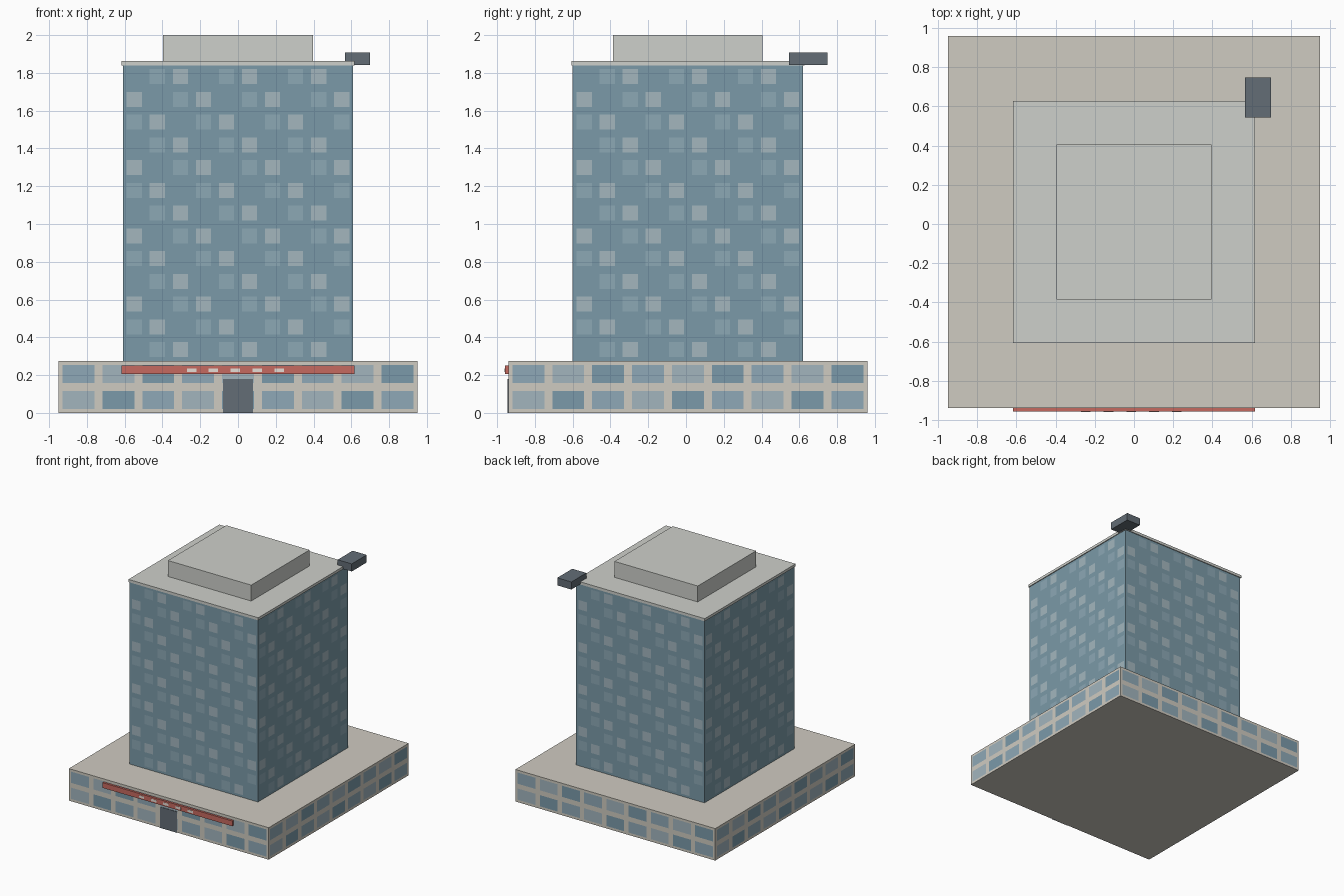
import bpy, bmesh
from mathutils import Vector

if "Cube" in bpy.data.objects:
    bpy.data.objects.remove(bpy.data.objects["Cube"])

CY = 0.01  # building centre in y


def mat(name, hexcol):
    m = bpy.data.materials.new(name)
    srgb = [int(hexcol[i:i + 2], 16) / 255 for i in (0, 2, 4)]
    m.diffuse_color = [((c + 0.055) / 1.055) ** 2.4 for c in srgb] + [1]
    m.use_nodes = True
    m.node_tree.nodes["Principled BSDF"].inputs["Base Color"].default_value = m.diffuse_color
    return m


stone = mat("stone", "CFCBC1")
roof = mat("roof_grey", "CED0CB")
dark = mat("dark_metal", "636D76")
red = mat("red", "C66A60")
pale = mat("pale", "E6DDD6")
glass = mat("glass", "7B9AA8")
glass_mid = mat("glass_mid", "8CA8B5")
glass_light = mat("glass_light", "A3B6BE")
pane_dark = mat("pane_dark", "7B9AAA")
pane_mid = mat("pane_mid", "8FA9B7")
pane_light = mat("pane_light", "A2B5BE")


def finish(bm, name, mats):
    bmesh.ops.remove_doubles(bm, verts=bm.verts, dist=1e-5)
    bmesh.ops.recalc_face_normals(bm, faces=bm.faces)
    me = bpy.data.meshes.new(name)
    bm.to_mesh(me)
    bm.free()
    for m in mats:
        me.materials.append(m)
    ob = bpy.data.objects.new(name, me)
    bpy.context.collection.objects.link(ob)
    return ob


def box(name, x, y, z, m):
    bm = bmesh.new()
    bmesh.ops.create_cube(bm, size=1)
    for v in bm.verts:
        v.co = [(a + b) / 2 + c * (b - a) for (a, b), c in zip((x, y, z), v.co)]
    return finish(bm, name, [m])


def breaks(lo, hi, n, fill):
    """Cell edges: n cells, each with a centred pane covering `fill` of it."""
    step = (hi - lo) / n
    pts = [lo]
    for i in range(n):
        mid = lo + (i + 0.5) * step
        pts += [mid - fill * step / 2, mid + fill * step / 2]
    return pts + [hi]


def window_block(name, half, z0, z1, cols, rows, fill_u, fill_z, mats, tone):
    """Square block; flush panes on four walls. tone(col, row from top) -> material."""
    us, zs = breaks(-half, half, cols, fill_u), breaks(z0, z1, rows, fill_z)
    bm = bmesh.new()
    centre = Vector((0, CY, 0))
    up = Vector((0, 0, 1))
    for right in (Vector((1, 0, 0)), Vector((0, 1, 0)),
                  Vector((-1, 0, 0)), Vector((0, -1, 0))):
        out = right.cross(up)
        grid = [[bm.verts.new(centre + right * u + out * half + up * z)
                 for u in us] for z in zs]
        for j in range(len(zs) - 1):
            for i in range(len(us) - 1):
                f = bm.faces.new((grid[j][i], grid[j][i + 1],
                                  grid[j + 1][i + 1], grid[j + 1][i]))
                if i % 2 and j % 2:
                    f.material_index = tone(i // 2, rows - 1 - j // 2)
    bmesh.ops.remove_doubles(bm, verts=bm.verts, dist=1e-5)
    bmesh.ops.holes_fill(bm, edges=[e for e in bm.edges if e.is_boundary], sides=0)
    return finish(bm, name, mats)


# Podium with two rows of windows
window_block("podium", 0.95, 0, 0.275, 9, 2, 0.8, 0.7,
             [stone, pane_mid, pane_light, pane_dark],
             lambda c, r: (c + r) % 3 + 1)

# Tower with a diagonal pattern of lit panes
window_block("tower", 0.61, 0.275, 1.84, 10, 13, 0.66, 0.66,
             [glass, glass_mid, glass_light],
             lambda c, r: (c + 2 * r) % 3)

# Roof slab, plant room and corner maintenance unit
box("roof_slab", (-0.617, 0.617), (CY - 0.617, CY + 0.617), (1.84, 1.863), roof)
box("plant_room", (-0.396, 0.396), (CY - 0.396, CY + 0.396), (1.863, 2.0), roof)
box("roof_unit", (0.566, 0.70), (0.545, 0.748), (1.843, 1.908), dark)

# Entrance door and fascia with plain pale dashes
box("door", (-0.08, 0.08), (-0.944, -0.93), (0, 0.18), dark)
box("entrance_fascia", (-0.617, 0.617), (-0.958, -0.94), (0.205, 0.25), red)
for k in range(5):
    x = -0.014 + (k - 2) * 0.116
    box("fascia_dash", (x - 0.025, x + 0.025), (-0.96, -0.957), (0.216, 0.236), pale)
